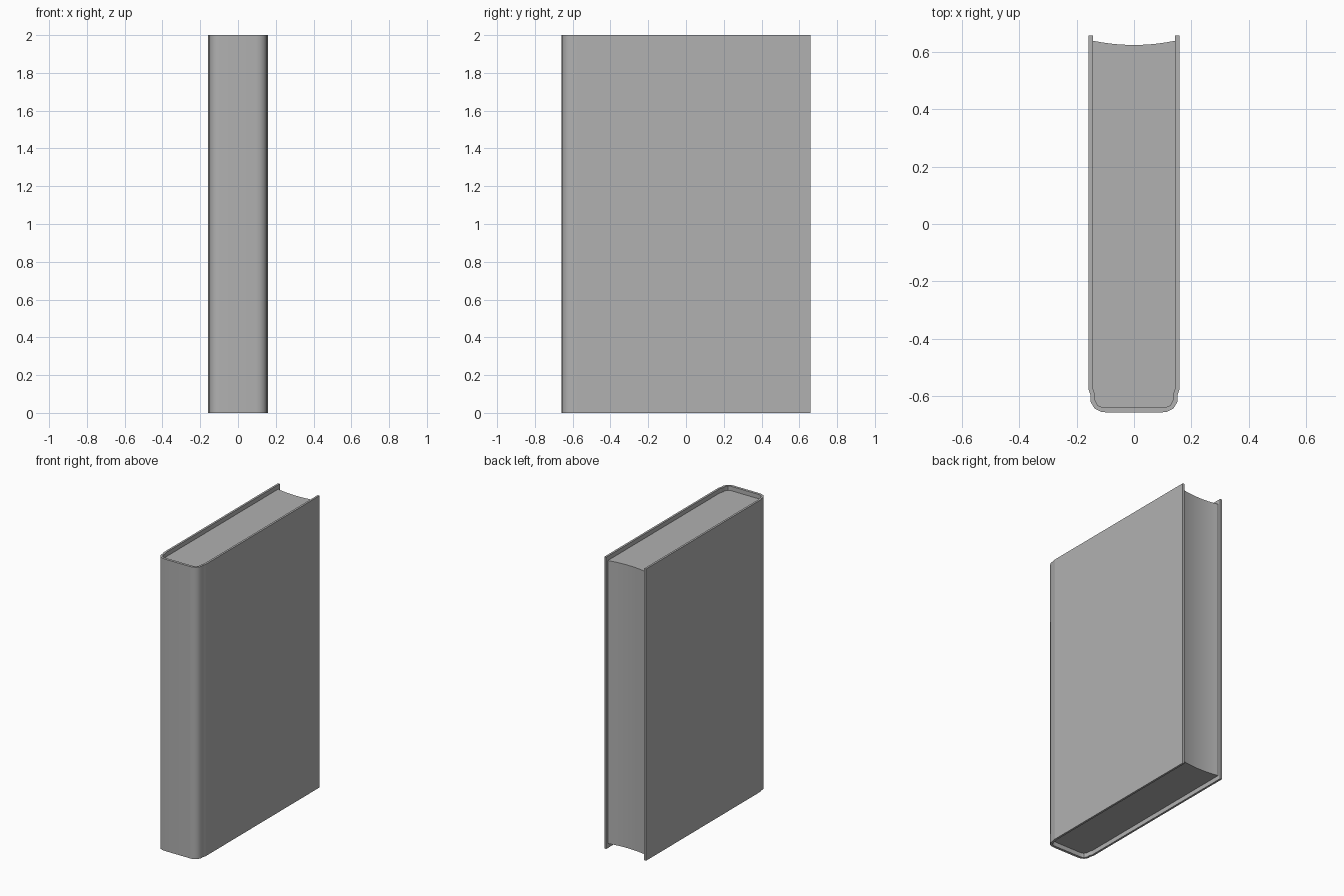
import bpy, bmesh, math

if "Cube" in bpy.data.objects:
    bpy.data.objects.remove(bpy.data.objects["Cube"])

grey = bpy.data.materials.new("book_grey")
grey.diffuse_color = (0.44, 0.44, 0.44, 1)
grey.use_nodes = True
grey.node_tree.nodes["Principled BSDF"].inputs["Base Color"].default_value = grey.diffuse_color

def prism(name, pts, z0, z1):
    """Extrude a closed xy outline from z0 to z1."""
    bm = bmesh.new()
    face = bm.faces.new([bm.verts.new((x, y, z0)) for x, y in pts])
    ext = bmesh.ops.extrude_face_region(bm, geom=[face])
    top = [v for v in ext["geom"] if isinstance(v, bmesh.types.BMVert)]
    bmesh.ops.translate(bm, verts=top, vec=(0, 0, z1 - z0))
    bmesh.ops.recalc_face_normals(bm, faces=bm.faces)
    mesh = bpy.data.meshes.new(name)
    bm.to_mesh(mesh)
    bm.free()
    mesh.materials.append(grey)
    ob = bpy.data.objects.new(name, mesh)
    bpy.context.collection.objects.link(ob)
    bpy.ops.object.select_all(action='DESELECT')
    ob.select_set(True)
    bpy.context.view_layer.objects.active = ob
    bpy.ops.object.shade_smooth_by_angle(angle=math.radians(40))
    # keep the flat boards evenly shaded: crease where they meet the spine
    for e in mesh.edges:
        a, b = (mesh.vertices[i].co for i in e.vertices)
        if abs(a.z - b.z) > 1 and -0.59 < a.y < -0.56:
            e.use_edge_sharp = True
    return ob

def mirrored(half):
    return half + [(-x, y) for x, y in reversed(half)]

# right halves of the outlines, running from the fore edge to the spine
outer = [(0.158, 0.658), (0.158, -0.58), (0.152, -0.598), (0.151, -0.622),
         (0.137, -0.645), (0.114, -0.656), (0.095, -0.658)]
inner = [(0.144, 0.658), (0.144, -0.573), (0.137, -0.594), (0.136, -0.615),
         (0.126, -0.634), (0.110, -0.640), (0.095, -0.640)]

# hardback cover: two boards joined by the rounded spine
prism("cover", mirrored(outer) + mirrored(inner)[::-1], 0, 2)

# page block: recessed at head and tail, with a concave fore edge
fore = [(-0.144 + 0.288 * i / 12, 0.625 + 0.015 * ((i - 6) / 6) ** 2) for i in range(13)]
prism("page_block", fore + mirrored(inner[1:]), 0.03, 1.97)
